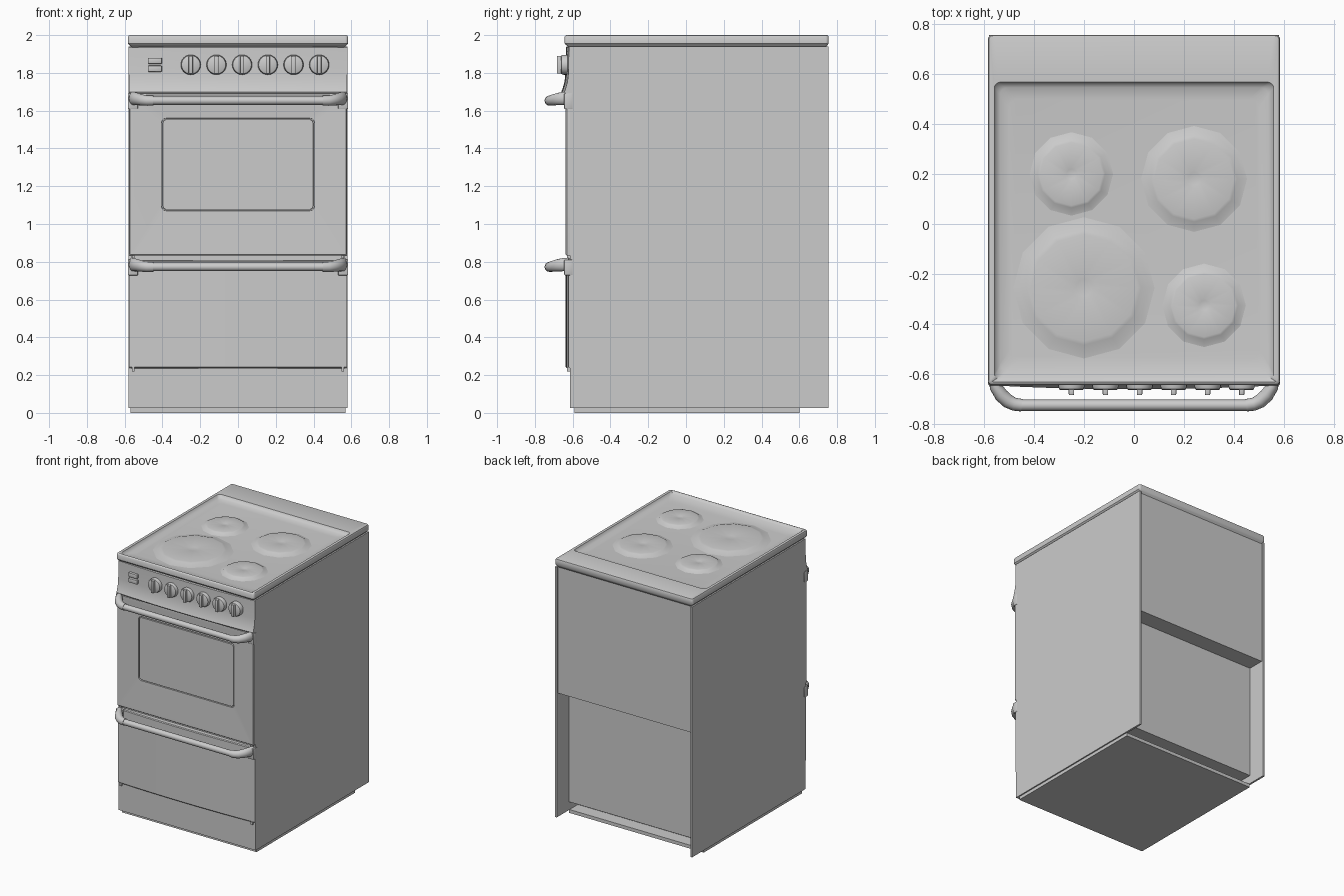
import bpy, bmesh, math
from mathutils import Vector, Matrix

if "Cube" in bpy.data.objects:
    bpy.data.objects.remove(bpy.data.objects["Cube"])

enamel = bpy.data.materials.new("grey enamel")
enamel.diffuse_color = (0.6, 0.6, 0.6, 1)
enamel.use_nodes = True
enamel.node_tree.nodes["Principled BSDF"].inputs["Base Color"].default_value = enamel.diffuse_color


def finish(name, bm, smooth=True, angle=32):
    bmesh.ops.recalc_face_normals(bm, faces=bm.faces)
    me = bpy.data.meshes.new(name)
    bm.to_mesh(me)
    bm.free()
    me.materials.append(enamel)
    if smooth:
        me.shade_smooth()
        me.set_sharp_from_angle(angle=math.radians(angle))
    ob = bpy.data.objects.new(name, me)
    bpy.context.collection.objects.link(ob)
    return ob


def box(name, x, y, z, bevel=0):
    bm = bmesh.new()
    bmesh.ops.create_cube(bm, size=1)
    for v in bm.verts:
        v.co = [a + (c + .5) * (b - a) for c, (a, b) in zip(v.co, (x, y, z))]
    if bevel:
        bmesh.ops.bevel(bm, geom=bm.edges[:], offset=bevel, segments=2,
                        profile=.5, affect='EDGES')
    return finish(name, bm, smooth=bool(bevel))


def loft(name, loops, angle=32):
    """Skin a list of equal-length closed loops and cap both ends."""
    bm = bmesh.new()
    rings = [[bm.verts.new(p) for p in loop] for loop in loops]
    n = len(rings[0])
    for a, b in zip(rings, rings[1:]):
        for i in range(n):
            bm.faces.new((a[i], a[(i + 1) % n], b[(i + 1) % n], b[i]))
    bm.faces.new(rings[0])
    bm.faces.new(rings[-1])
    return finish(name, bm, angle=angle)


def rounded_rect(hx, lo, hi, r, seg=5):
    pts = []
    for k, (cx, cy) in enumerate(((hx - r, hi - r), (r - hx, hi - r),
                                  (r - hx, lo + r), (hx - r, lo + r))):
        for i in range(seg + 1):
            a = math.pi / 2 * (k + i / seg)
            pts.append((cx + r * math.cos(a), cy + r * math.sin(a)))
    return pts


def bowed(name, profile, hx, bow, seg=20):
    """Sweep a (y, z) profile across x, bulging the front by a shallow arc."""
    loops = []
    for i in range(seg + 1):
        t = 2 * i / seg - 1
        loops.append([(t * hx, y + (bow * t * t if y < -.61 else 0), z)
                      for y, z in profile])
    return loft(name, loops)


# Cabinet: stepped core, side panels and plinth
core = [(-.615, .025), (.5, .025), (.5, .09), (.61, .09), (.61, .97),
        (.74, .97), (.74, 1.94), (-.6, 1.94), (-.6, .235), (-.615, .235)]
loft("cabinet_core", [[(x, y, z) for y, z in core] for x in (-.57, .57)])
for s, side in ((-1, "left"), (1, "right")):
    box(side + "_side_panel", sorted((s * .565, s * .58)), (-.615, .755), (.025, 1.94))
box("plinth", (-.57, .57), (-.59, .6), (0, .026))

# Hob lid with raised rim and sunken basin; the front rim is a little lower
rim = [(.565, -.62, .74, 1.935, .01), (.575, -.636, .75, 1.948, .012),
       (.583, -.643, .755, 1.956, .016), (.583, -.643, .755, 1.99, .016),
       (.579, -.638, .752, 1.998, .016), (.573, -.632, .747, 2.0, .016),
       (.558, -.622, .567, 1.998, .025), (.551, -.614, .56, 1.984, .025),
       (.535, -.585, .545, 1.975, .03), (.5, -.54, .5, 1.969, .04)]
loops = []
for hx, lo, hi, z, r in rim:
    loops.append([(x, y, min(z, 1.987) if y < -.605 and abs(x) < .55 else z)
                  for x, y in rounded_rect(hx, lo, hi, r)])
loft("hob_lid", loops, angle=40)

# Burner mounds with flat hot plates
for i, (x, y, r) in enumerate(((-.25, .2, .13), (.24, .18, .165),
                               (-.2, -.255, .22), (.28, -.325, .13))):
    steps = ((1.35, 1.967), (1.18, 1.972), (1.04, 1.984), (.97, 1.987),
             (.22, 1.987), (.15, 1.984))
    loft("burner_%d" % (i + 1),
         [[(x + r * k * math.cos(a * math.tau / 12), y + r * k * math.sin(a * math.tau / 12), z)
           for a in range(12)] for k, z in steps], angle=40)

# Control panel with flared lower lip
bowed("control_panel", [(-.6, 1.94), (-.63, 1.94), (-.636, 1.934), (-.638, 1.8),
                        (-.643, 1.755), (-.654, 1.715), (-.66, 1.7),
                        (-.655, 1.692), (-.6, 1.692)], .578, .016)

# Knobs: round skirt and a vertical grip
for i in range(6):
    x, z = -.25 + i * .136, 1.843
    loft("knob_%d" % (i + 1),
         [[(x + r * math.cos(a * math.tau / 24), y, z + r * math.sin(a * math.tau / 24))
           for a in range(24)]
          for r, y in ((.053, -.61), (.053, -.648), (.049, -.66), (.044, -.663))])
    box("knob_grip_%d" % (i + 1), (x - .011, x + .011), (-.684, -.65),
        (z - .047, z + .047), .005)

# Switches
for i, z in enumerate((1.822, 1.864)):
    box("switch_%d" % (i + 1), (-.477, -.403), (-.647, -.61), (z - .016, z + .016), .004)

# Oven door: frame sloping in to a rounded window with a fine groove around it
door = [(.578, .832, 1.69, -.6, .004), (.578, .832, 1.69, -.63, .004),
        (.572, .838, 1.684, -.637, .006), (.55, .86, 1.665, -.637, .01),
        (.412, 1.063, 1.567, -.624, .03), (.405, 1.07, 1.56, -.624, .025),
        (.404, 1.071, 1.559, -.612, .024), (.399, 1.076, 1.554, -.612, .022),
        (.398, 1.077, 1.553, -.624, .022)]
loft("oven_door", [[(x, y, z) for x, z in rounded_rect(hx, lo, hi, r)]
                   for hx, lo, hi, y, r in door], angle=12)

# Drawer front
bowed("drawer_front", [(-.6, .237), (-.632, .237), (-.637, .243), (-.637, .802),
                       (-.632, .808), (-.6, .808)], .578, .014)

# Small pivot pins under door and drawer
for s in (-1, 1):
    for z in (.23, .825):
        box("pivot_pin", (s * .555 - .007, s * .555 + .007), (-.63, -.6), (z - .01, z + .012))

# Handles: round bar, curved tapering brackets and wrap-around end plates
path = [(.56, -.62, .012, .021, .036), (.552, -.65, .012, .025, .035),
        (.53, -.684, .008, .028, .032), (.503, -.708, .003, .028, .029),
        (.478, -.72, 0, .026, .027), (.448, -.724, 0, .025, .026)]
for label, zc in (("oven", 1.653), ("drawer", .773)):
    bm = bmesh.new()
    bmesh.ops.create_cone(bm, cap_ends=True, segments=20, radius1=.022, radius2=.022, depth=.92,
                          matrix=Matrix.Translation((0, -.724, zc)) @ Matrix.Rotation(math.pi / 2, 4, 'Y'))
    finish(label + "_handle_bar", bm)
    for s, side in ((-1, "left"), (1, "right")):
        loops = []
        for i, (x, y, dz, w, h) in enumerate(path):
            a, b = path[max(i - 1, 0)], path[min(i + 1, len(path) - 1)]
            d = Vector((b[0] - a[0], b[1] - a[1])).normalized()
            loop = []
            for k in range(16):
                t = k * math.tau / 16
                c = w * math.cos(t)
                loop.append((s * (x - d.y * c), y + d.x * c, zc + dz + h * math.sin(t)))
            loops.append(loop)
        loft("%s_handle_bracket_%s" % (label, side), loops, angle=45)
        box("%s_handle_plate_%s" % (label, side), sorted((s * .53, s * .583)),
            (-.645, -.6), (zc - .045, zc + .039), .005)
